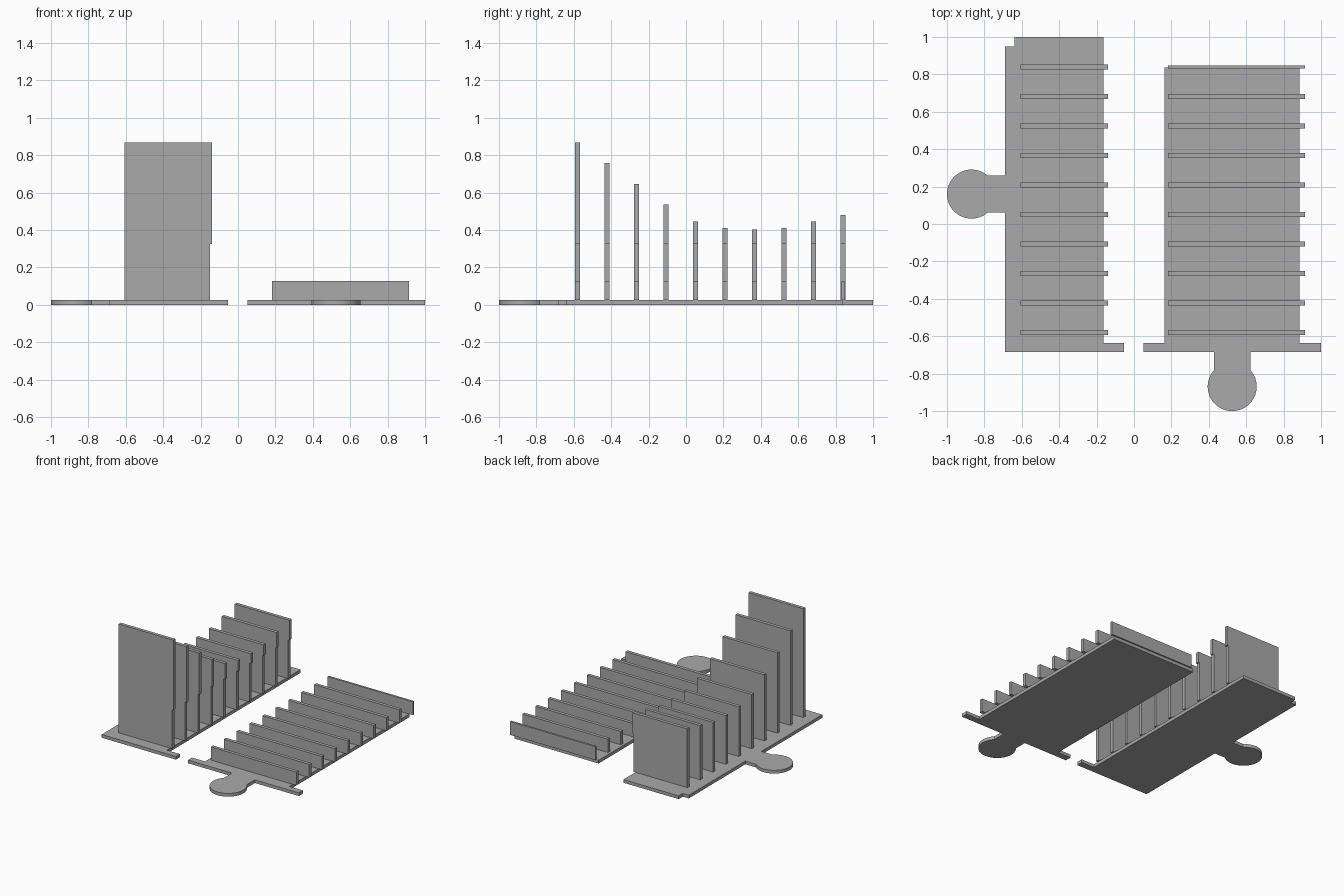
import bpy, bmesh
from math import asin, cos, sin, pi, radians

cube = bpy.data.objects.get("Cube")
if cube:
    bpy.data.objects.remove(cube, do_unlink=True)

BASE = 0.025          # plate thickness
FIN = 0.026           # fin thickness
DISC_R, NECK = 0.131, 0.098

grey = bpy.data.materials.new("plain grey")
grey.use_nodes = True
colour = (0.4, 0.4, 0.4, 1)
grey.diffuse_color = colour
grey.node_tree.nodes["Principled BSDF"].inputs["Base Color"].default_value = colour


def extrude(name, outline, depth):
    """Solid made by pushing a closed 3D outline along the vector depth."""
    bm = bmesh.new()
    face = bm.faces.new([bm.verts.new(p) for p in outline])
    top = bmesh.ops.extrude_face_region(bm, geom=[face])["geom"]
    bmesh.ops.translate(bm, vec=depth,
                        verts=[v for v in top if isinstance(v, bmesh.types.BMVert)])
    bmesh.ops.recalc_face_normals(bm, faces=bm.faces)
    mesh = bpy.data.meshes.new(name)
    bm.to_mesh(mesh)
    bm.free()
    mesh.materials.append(grey)
    obj = bpy.data.objects.new(name, mesh)
    bpy.context.collection.objects.link(obj)
    return obj


def plate(name, outline):
    obj = extrude(name, [(x, y, 0) for x, y in outline], (0, 0, BASE))
    bpy.ops.object.select_all(action="DESELECT")
    obj.select_set(True)
    bpy.context.view_layer.objects.active = obj
    bpy.ops.object.shade_smooth_by_angle(angle=radians(30))


def fin(name, profile, y, thickness=FIN):
    extrude(name, [(x, y - thickness / 2, z) for x, z in profile], (0, thickness, 0))


def disc_arc(cx, cy, direction, steps=48):
    """Rounded end of a tab, open towards its neck."""
    gap = asin(NECK / DISC_R)
    start, sweep = direction - pi + gap, 2 * (pi - gap)
    angles = [start + sweep * i / steps for i in range(steps + 1)]
    return [(cx + DISC_R * cos(a), cy + DISC_R * sin(a)) for a in angles]


# Base plates with their round tabs
right_tab_y, left_tab_x = 0.16, 0.525
plate("right_base_plate",
      [(-0.689, -0.684), (-0.054, -0.684), (-0.054, -0.635), (-0.164, -0.635),
       (-0.164, 1), (-0.638, 1), (-0.638, 0.95), (-0.689, 0.95),
       (-0.689, right_tab_y + NECK)]
      + disc_arc(-0.869, right_tab_y, pi)
      + [(-0.689, right_tab_y - NECK)])
plate("left_base_plate",
      [(0.05, -0.684), (left_tab_x - NECK, -0.684)]
      + disc_arc(left_tab_x, -0.869, -pi / 2)
      + [(left_tab_x + NECK, -0.684), (1, -0.684), (1, -0.635), (0.885, -0.635),
         (0.885, 0.838), (0.162, 0.838), (0.162, -0.635), (0.05, -0.635)])

# Rows of fins: tall stepped ones on one plate, low ones on the other
heights = [0.868, 0.757, 0.647, 0.537, 0.445, 0.41, 0.402, 0.41, 0.445, 0.48]
low = [(0.183, BASE), (0.915, BASE), (0.915, 0.128), (0.183, 0.128)]
for i, h in enumerate(heights):
    y = -0.58 + i * 0.1578
    fin(f"tall_fin_{i + 1}",
        [(-0.608, BASE), (-0.149, BASE), (-0.149, 0.325),
         (-0.138, 0.325), (-0.138, h), (-0.608, h)], y)
    last = i == len(heights) - 1
    fin(f"low_fin_{i + 1}", low, y, 0.016 if last else FIN)
